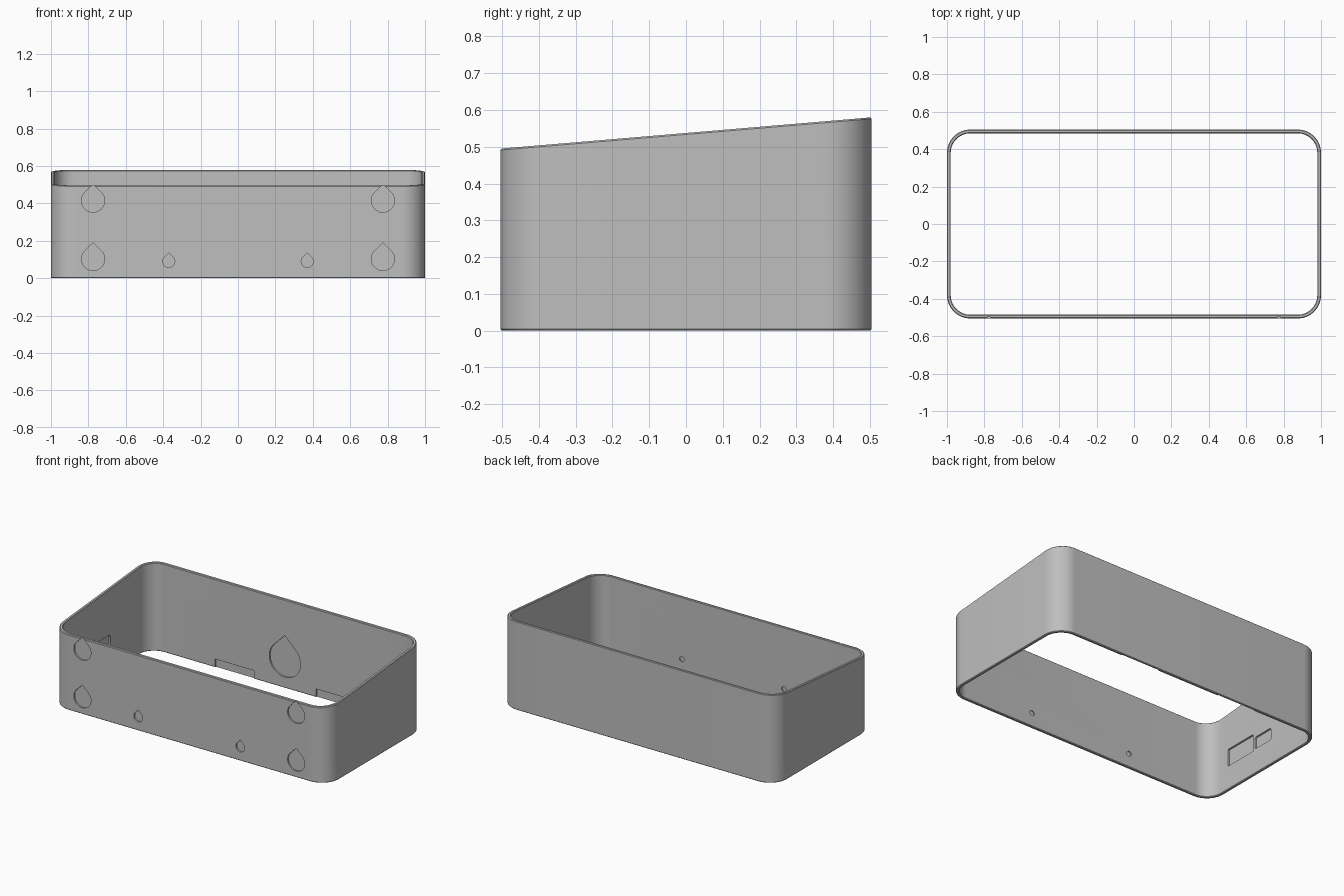
import bpy, bmesh, math

if "Cube" in bpy.data.objects:
    bpy.data.objects.remove(bpy.data.objects["Cube"])

HX, HY, R, T, C = 1.0, 0.505, 0.125, 0.02, 0.004   # half sizes, corner radius, wall, chamfer

grey = bpy.data.materials.new("plain grey")
grey.diffuse_color = (0.52, 0.52, 0.52, 1)
grey.use_nodes = True
grey.node_tree.nodes["Principled BSDF"].inputs["Base Color"].default_value = grey.diffuse_color


def finish(bm, name):
    bmesh.ops.recalc_face_normals(bm, faces=bm.faces)
    me = bpy.data.meshes.new(name)
    bm.to_mesh(me)
    bm.free()
    me.materials.append(grey)
    ob = bpy.data.objects.new(name, me)
    bpy.context.collection.objects.link(ob)
    return ob


def rounded_rect(inset, n=14):
    """Rounded rectangle outline, moved inward by inset."""
    pts, r = [], R - inset
    for k, (sx, sy) in enumerate(((1, 1), (-1, 1), (-1, -1), (1, -1))):
        for i in range(n + 1):
            a = math.pi / 2 * (k + i / n)
            pts.append((sx * (HX - R) + r * math.cos(a), sy * (HY - R) + r * math.sin(a)))
    return pts


def top(y):
    return 0.5375 + 0.0842 * y      # sloping rim


# Frame wall: rings around the chamfered wall section, (inset, at the top?, height offset)
section = [(C, False, 0), (0, False, C), (0, True, -C), (C, True, 0),
           (T - C, True, 0), (T, True, -C), (T, False, C), (T - C, False, 0)]
bm = bmesh.new()
rings = [[bm.verts.new((x, y, (top(y) if up else 0) + dz)) for x, y in rounded_rect(ins)]
         for ins, up, dz in section]
for j, a in enumerate(rings):
    b = rings[(j + 1) % len(rings)]
    for i in range(len(a)):
        k = (i + 1) % len(a)
        bm.faces.new((a[i], a[k], b[k], b[i]))
frame = finish(bm, "frame_wall")


# Outlines for the recesses
def drop(u, z, r, n=36):
    pts = [(u, z + r * math.sqrt(2))]
    for i in range(n + 1):
        a = math.radians(135 + 270 * i / n)
        pts.append((u + r * math.cos(a), z + r * math.sin(a)))
    return pts


def circle(u, z, r, n=24):
    return [(u + r * math.cos(math.tau * i / n), z + r * math.sin(math.tau * i / n)) for i in range(n)]


def box(u0, u1, z0, z1, r=0.0):
    if r == 0:
        return [(u0, z0), (u1, z0), (u1, z1), (u0, z1)]
    pts = []
    for k, (u, z) in enumerate(((u1 - r, z1 - r), (u0 + r, z1 - r), (u0 + r, z0 + r), (u1 - r, z0 + r))):
        for i in range(6):
            a = math.pi / 2 * (k + i / 5)
            pts.append((u + r * math.cos(a), z + r * math.sin(a)))
    return pts


cut = bmesh.new()


def prism(outline, d0, d1, axis="y"):
    """Extrude a (u, z) outline between two depths along an axis."""
    place = (lambda u, d, z: (u, d, z)) if axis == "y" else (lambda u, d, z: (d, u, z))
    a, b = [[cut.verts.new(place(u, d, z)) for u, z in outline] for d in (d0, d1)]
    cut.faces.new(a)
    cut.faces.new(b[::-1])
    for i in range(len(a)):
        k = (i + 1) % len(a)
        cut.faces.new((a[k], a[i], b[i], b[k]))


for s in (-1, 1):
    # Front drop recesses, and pin holes behind the small ones
    for z in (0.103, 0.415):
        prism(drop(s * 0.775, z, 0.062), -HY - 0.05, -HY + 0.01)
    prism(drop(s * 0.37, 0.09, 0.032), -HY - 0.05, -HY + 0.01)
    prism(circle(s * 0.37, 0.09, 0.017), -HY + T - 0.007, -HY + T + 0.05)
    # Notches along the bottom of the back wall, inside
    prism(box(*sorted((s * 0.225, s * 0.507)), -0.03, 0.054), HY - T - 0.05, HY - T + 0.01)
# Large drop recess inside the back wall
prism(drop(0, 0.184, 0.113), HY - T - 0.05, HY - T + 0.01)
# Port recesses inside the left wall
prism(box(-0.315, -0.085, 0.157, 0.27), -HX + T - 0.012, -HX + T + 0.05, "x")
prism(box(-0.07, 0.08, 0.165, 0.243, 0.018), -HX + T - 0.012, -HX + T + 0.05, "x")
cutter = finish(cut, "recess_cutter")
cutter.hide_render = True

# Carve the recesses, then drop the cutter
bpy.context.view_layer.objects.active = frame
frame.select_set(True)
mod = frame.modifiers.new("recesses", "BOOLEAN")
mod.operation, mod.solver, mod.object = "DIFFERENCE", "EXACT", cutter
bpy.ops.object.modifier_apply(modifier=mod.name)
bpy.data.objects.remove(cutter)
bpy.ops.object.select_all(action="DESELECT")
frame.select_set(True)
bpy.ops.object.shade_smooth_by_angle(angle=math.radians(25))
